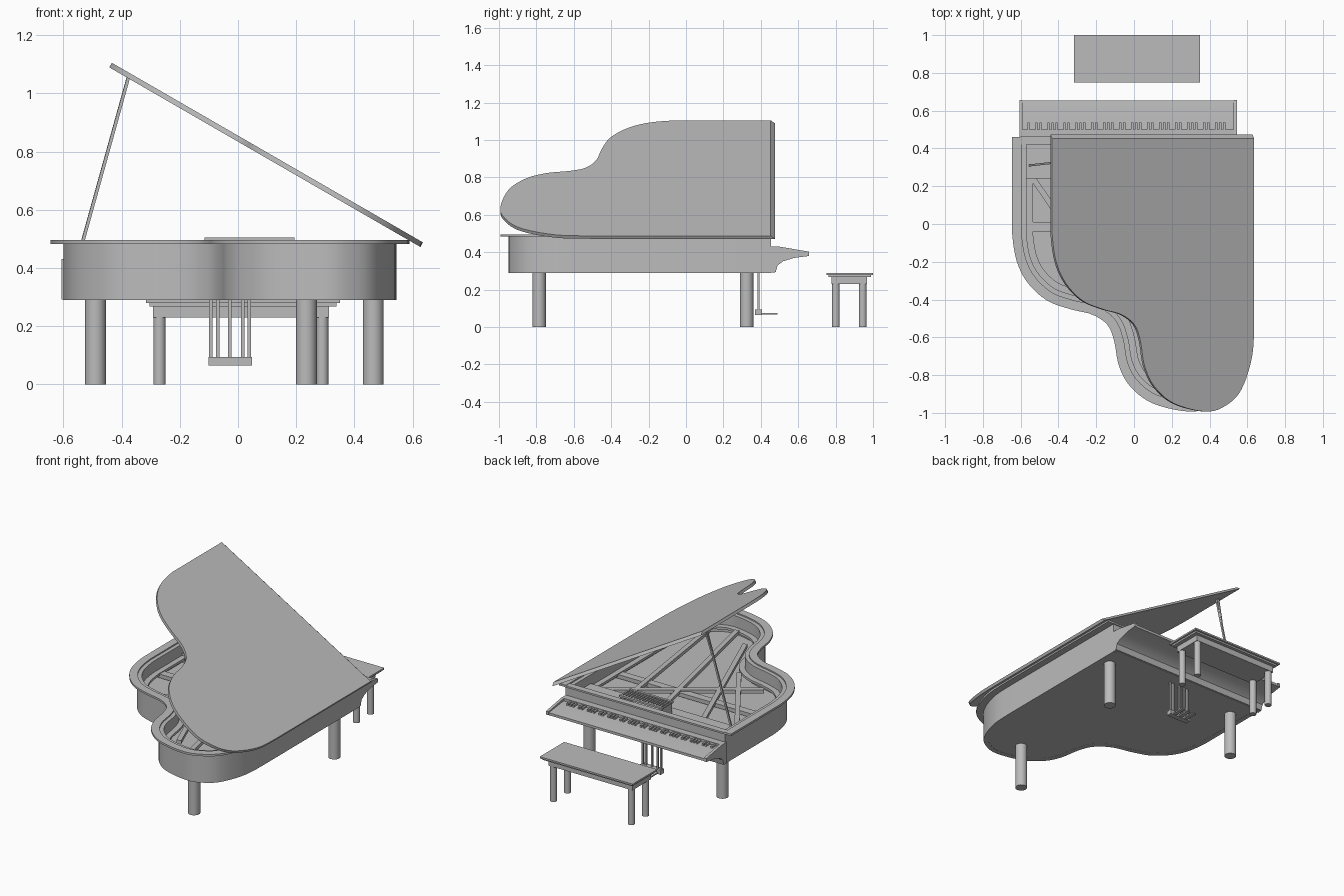
import bpy, bmesh, math
from mathutils import Vector

if "Cube" in bpy.data.objects:
    bpy.data.objects.remove(bpy.data.objects["Cube"])

grey = bpy.data.materials.new("plain grey")
grey.use_nodes = True
grey.diffuse_color = (0.5, 0.5, 0.5, 1)
grey.node_tree.nodes["Principled BSDF"].inputs["Base Color"].default_value = (0.5, 0.5, 0.5, 1)
parts = []


def finish(name, bm):
    bmesh.ops.recalc_face_normals(bm, faces=bm.faces)
    mesh = bpy.data.meshes.new(name)
    bm.to_mesh(mesh)
    bm.free()
    mesh.materials.append(grey)
    obj = bpy.data.objects.new(name, mesh)
    bpy.context.collection.objects.link(obj)
    parts.append(obj)
    return obj


def extrude(name, points, move):
    """Extrude a flat polygon of 3D points along a vector."""
    bm = bmesh.new()
    face = bm.faces.new([bm.verts.new(p) for p in points])
    new = bmesh.ops.extrude_face_region(bm, geom=[face], use_keep_orig=True)["geom"]
    bmesh.ops.translate(bm, vec=move, verts=[v for v in new if isinstance(v, bmesh.types.BMVert)])
    return finish(name, bm)


def prism(name, pts, z0, z1):
    return extrude(name, [(x, y, z0) for x, y in pts], (0, 0, z1 - z0))


def side_profile(name, pts, x0, x1):
    return extrude(name, [(x0, y, z) for y, z in pts], (x1 - x0, 0, 0))


def box(name, x0, x1, y0, y1, z0, z1):
    return prism(name, [(x0, y0), (x1, y0), (x1, y1), (x0, y1)], z0, z1)


def leg(name, x, y, r, z0, z1):
    bm = bmesh.new()
    bmesh.ops.create_cone(bm, cap_ends=True, segments=24, radius1=r, radius2=r, depth=z1 - z0)
    obj = finish(name, bm)
    obj.location = (x, y, (z0 + z1) / 2)
    return obj


def bar(name, p, q, w, h):
    p, q = Vector(p), Vector(q)
    bm = bmesh.new()
    bmesh.ops.create_cube(bm, size=1)
    bmesh.ops.scale(bm, vec=(w, h, (q - p).length), verts=bm.verts)
    obj = finish(name, bm)
    obj.location = (p + q) / 2
    obj.rotation_euler = (q - p).to_track_quat("Z", "Y").to_euler()
    return obj


# Curved rim path, from the straight side round the tail to the short side
KNOTS = [Vector(k) for k in (
    (.59, -.5), (.578, -.7), (.51, -.88), (.41, -.965), (.29, -.993), (.1, -.95), (-.02, -.86),
    (-.08, -.75), (-.105, -.62), (-.14, -.535), (-.22, -.48), (-.34, -.45), (-.46, -.405),
    (-.56, -.315), (-.62, -.2), (-.645, -.05))]


def spline(knots, steps=5):
    k = [knots[0] + Vector((0, .15))] + knots + [knots[-1] + Vector((0, .15))]
    out = []
    for a, b, c, d in zip(k, k[1:], k[2:], k[3:]):
        for i in range(steps):
            t = i / steps
            out.append(.5 * (2 * b + (c - a) * t + (2 * a - 5 * b + 4 * c - d) * t ** 2
                             + (3 * b - a - 3 * c + d) * t ** 3))
    return out + [knots[-1]]


PATH = spline(KNOTS)


def outline(inset, back):
    """Rim path moved inwards, with straight runs to the keyboard end."""
    pts = []
    for i, p in enumerate(PATH):
        t = PATH[min(i + 1, len(PATH) - 1)] - PATH[max(i - 1, 0)]
        if i in (0, len(PATH) - 1):
            t = Vector((0, -1 if i == 0 else 1))
        t.normalize()
        pts.append((p.x + t.y * inset, p.y - t.x * inset))
    return [(pts[0][0], back)] + pts + [(pts[-1][0], back)]


def rim(name, outer, inner, back, z0, z1):
    return prism(name, outline(outer, back) + outline(inner, back)[::-1], z0, z1)


# Case
rim("case_wall", .045, .075, .455, .29, .488)
rim("rim_flange", 0, .05, .46, .483, .496)
prism("case_bottom", outline(.046, .475), .291, .305)
prism("soundboard", outline(.07, .45), .36, .37)
box("front_panel", -.6, .545, .435, .455, .3, .488)
box("front_panel_cap", -.6, .545, .42, .462, .483, .494)

# Iron frame
rim("frame_rim", .074, .11, .44, .4, .415)
box("pin_block", -.57, .515, .24, .44, .37, .43)
box("frame_crossbar", -.56, .51, -.04, .01, .385, .41)
for i, (a, b) in enumerate([((-.56, .28), (-.1, -.4)), ((-.3, .26), (.1, -.75)),
                            ((.0, .26), (.25, -.88)), ((.25, .26), (.4, -.8)),
                            ((.45, .26), (-.35, -.3))]):
    bar(f"frame_brace_{i}", (*a, .41), (*b, .41), .03, .022)

# Music desk with open slats
for y in (.3, .4):
    box("music_desk_rail", -.115, .195, y - .008, y + .008, .493, .505)
for i in range(16):
    x = -.11 + i * .02
    box("music_desk_slat", x - .005, x + .005, .3, .4, .495, .503)
for x in (-.1, .18):
    box("music_desk_support", x - .01, x + .01, .3, .4, .425, .495)

# Keyboard, cheeks and shelf
under = [(.45, .291), (.48, .295), (.49, .33), (.52, .352), (.58, .37)]
side_profile("keybed", under + [(.655, .38), (.655, .396), (.52, .413), (.45, .413)], -.59, .53)
for x in (-.607, .527):
    side_profile("key_cheek", under + [(.657, .38), (.657, .403), (.5, .43), (.45, .43)], x, x + .018)
box("key_shelf", -.59, .53, .45, .5, .4, .43)
step = 1.1 / 52
for i in range(51):
    if i % 7 not in (1, 4):
        x = -.58 + (i + 1) * step
        box("black_key", x - .006, x + .006, .495, .537, .405, .424)

# Legs
for name, x, y in (("tail_leg", .235, -.785), ("right_leg", -.49, .325), ("left_leg", .465, .325)):
    leg(name, x, y, .036, 0, .295)

# Pedal lyre
box("lyre_foot", -.102, .048, .37, .405, .065, .093)
for x in (-.094, -.069, -.029, .016, .039):
    box("lyre_rod", x - .006, x + .006, .382, .394, .09, .295)
for x in (-.07, -.027, .016):
    box("pedal", x - .012, x + .012, .4, .49, .068, .076)

# Lid, hinged on the straight side, with a chamfered keyboard edge
lid = prism("lid", [(x - .59, y) for x, y in outline(0, .475)], 0, .018)
for v in lid.data.vertices:
    if v.co.y > .4 and v.co.z > .01:
        v.co.y -= .022
lid.location = (.627, 0, .472)
lid.rotation_euler = (0, math.radians(30), 0)
bar("lid_prop", (-.555, .31, .415), (-.375, .33, 1.062), .011, .011)
bar("short_prop", (-.42, .33, .9), (-.378, .345, 1.055), .008, .008)

# Bench
box("bench_top", -.317, .35, .75, 1, .279, .29)
box("bench_moulding", -.305, .338, .762, .988, .268, .28)
box("bench_apron", -.292, .312, .778, .967, .23, .27)
for x in (-.27, .29):
    for y in (.801, .945):
        leg("bench_leg", x, y, .021, 0, .235)

# Smooth the curves and keep the edges sharp
bpy.ops.object.select_all(action="DESELECT")
for obj in parts:
    obj.select_set(True)
bpy.context.view_layer.objects.active = parts[0]
bpy.ops.object.shade_smooth_by_angle(angle=math.radians(30))
